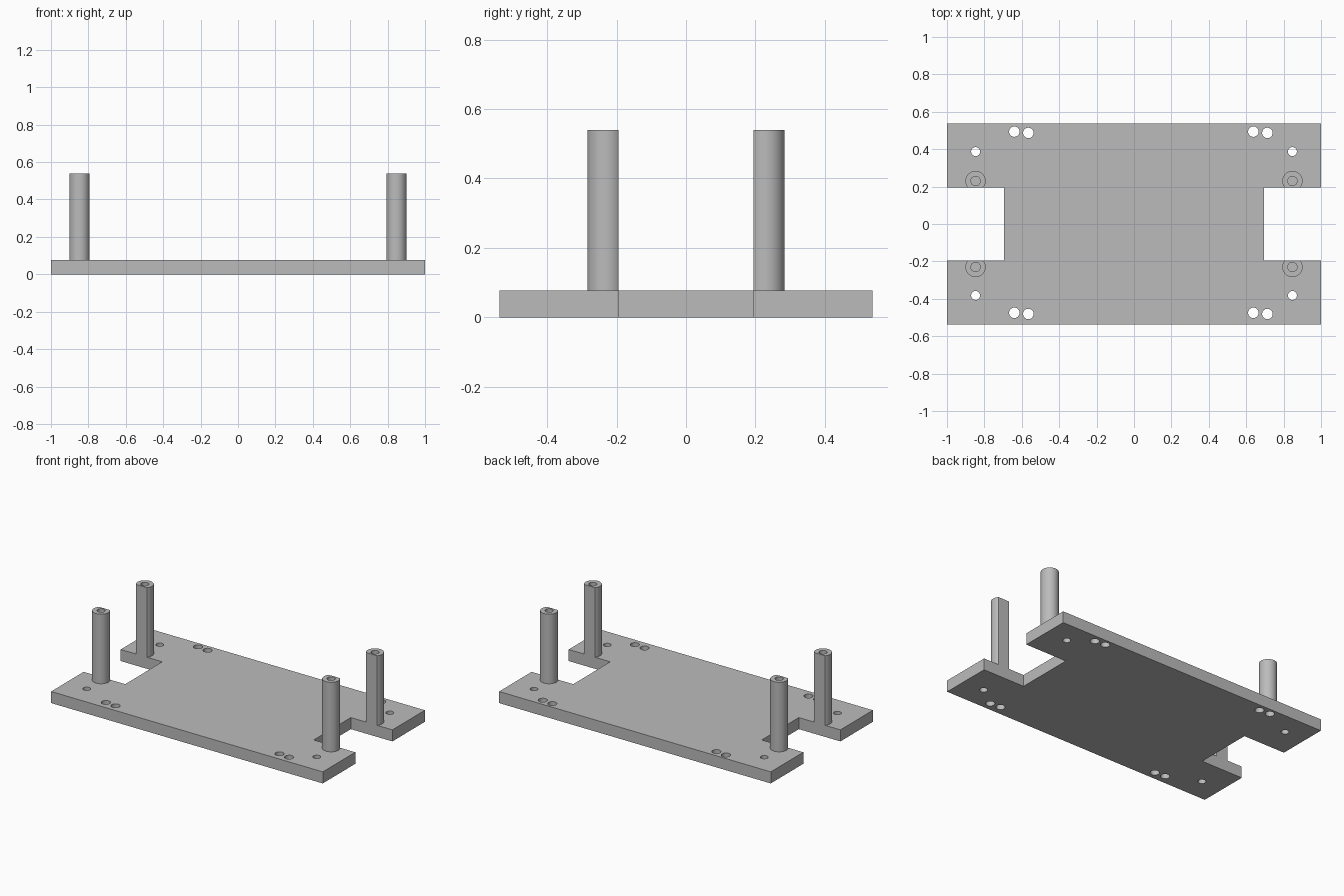
import bpy
import bmesh
from math import asin, cos, sin, pi

default_cube = bpy.data.objects.get("Cube")
if default_cube:
    bpy.data.objects.remove(default_cube, do_unlink=True)

HALF_X, HALF_Y = 1.0, 0.537
PLATE_TOP, POST_TOP = 0.077, 0.54
NOTCH_X, NOTCH_Y = 0.694, 0.195
POST_X, POST_Y, POST_R = 0.847, 0.23, 0.054
BORE_R, BORE_DEPTH = 0.025, 0.25

grey = bpy.data.materials.new("plain_grey")
grey.use_nodes = True
colour = (0.5, 0.5, 0.5, 1)
grey.diffuse_color = colour
grey.node_tree.nodes["Principled BSDF"].inputs["Base Color"].default_value = colour


def prism(name, outline, z0, z1):
    """Extrude a flat outline from z0 to z1."""
    bm = bmesh.new()
    face = bm.faces.new([bm.verts.new((x, y, z0)) for x, y in outline])
    result = bmesh.ops.extrude_face_region(bm, geom=[face])
    moved = [v for v in result["geom"] if isinstance(v, bmesh.types.BMVert)]
    bmesh.ops.translate(bm, verts=moved, vec=(0, 0, z1 - z0))
    bmesh.ops.recalc_face_normals(bm, faces=bm.faces)
    mesh = bpy.data.meshes.new(name)
    bm.to_mesh(mesh)
    bm.free()
    mesh.materials.append(grey)
    obj = bpy.data.objects.new(name, mesh)
    bpy.context.collection.objects.link(obj)
    return obj


def arc(cx, cy, r, start, end, steps):
    return [(cx + r * cos(start + (end - start) * i / steps),
             cy + r * sin(start + (end - start) * i / steps))
            for i in range(steps + 1)]


def cut_holes(obj, holes, z0, z1):
    """Cut round holes, then smooth their walls."""
    bpy.context.view_layer.objects.active = obj
    for x, y, r in holes:
        cutter = prism("hole_cutter", arc(x, y, r, 0, 2 * pi, 32)[:-1], z0, z1)
        cutter.hide_render = True
        mod = obj.modifiers.new("hole", "BOOLEAN")
        mod.operation = "DIFFERENCE"
        mod.solver = "EXACT"
        mod.object = cutter
        bpy.ops.object.modifier_apply(modifier=mod.name)
        bpy.data.objects.remove(cutter, do_unlink=True)
    bpy.ops.object.select_all(action="DESELECT")
    obj.select_set(True)
    bpy.ops.object.shade_smooth_by_angle(angle=pi / 6)


# Base plate with a notch in each end
quarter = [(NOTCH_X, NOTCH_Y), (HALF_X, NOTCH_Y), (HALF_X, HALF_Y)]
right_back = quarter
left_back = [(-x, y) for x, y in reversed(quarter)]
left_front = [(-x, -y) for x, y in quarter]
right_front = [(x, -y) for x, y in reversed(quarter)]
plate = prism("base_plate", right_back + left_back + left_front + right_front,
              0, PLATE_TOP)

# Mounting holes: one by each post, and a pair on each long edge near the ends
holes = [(sx * POST_X, y, 0.024) for sx in (-1, 1) for y in (0.387, -0.382)]
for x in (-0.64, 0.638):
    for y_first, y_second in ((0.494, 0.487), (-0.475, -0.481)):
        holes += [(x, y_first, 0.028), (x + 0.075, y_second, 0.028)]
cut_holes(plate, holes, -0.1, PLATE_TOP + 0.1)

# Posts with a flat side flush with the notch and a blind bore in the top
flat_angle = asin((POST_Y - NOTCH_Y) / POST_R)
for side, sx in (("left", 1), ("right", -1)):
    for end, sy in (("front", -1), ("back", 1)):
        outline = [(sx * POST_X + x, sy * (POST_Y + y)) for x, y in
                   arc(0, 0, POST_R, -flat_angle, pi + flat_angle, 40)]
        post = prism(f"{end}_{side}_post", outline, PLATE_TOP, POST_TOP)
        cut_holes(post, [(sx * POST_X, sy * POST_Y, BORE_R)],
                  POST_TOP - BORE_DEPTH, POST_TOP + 0.1)
